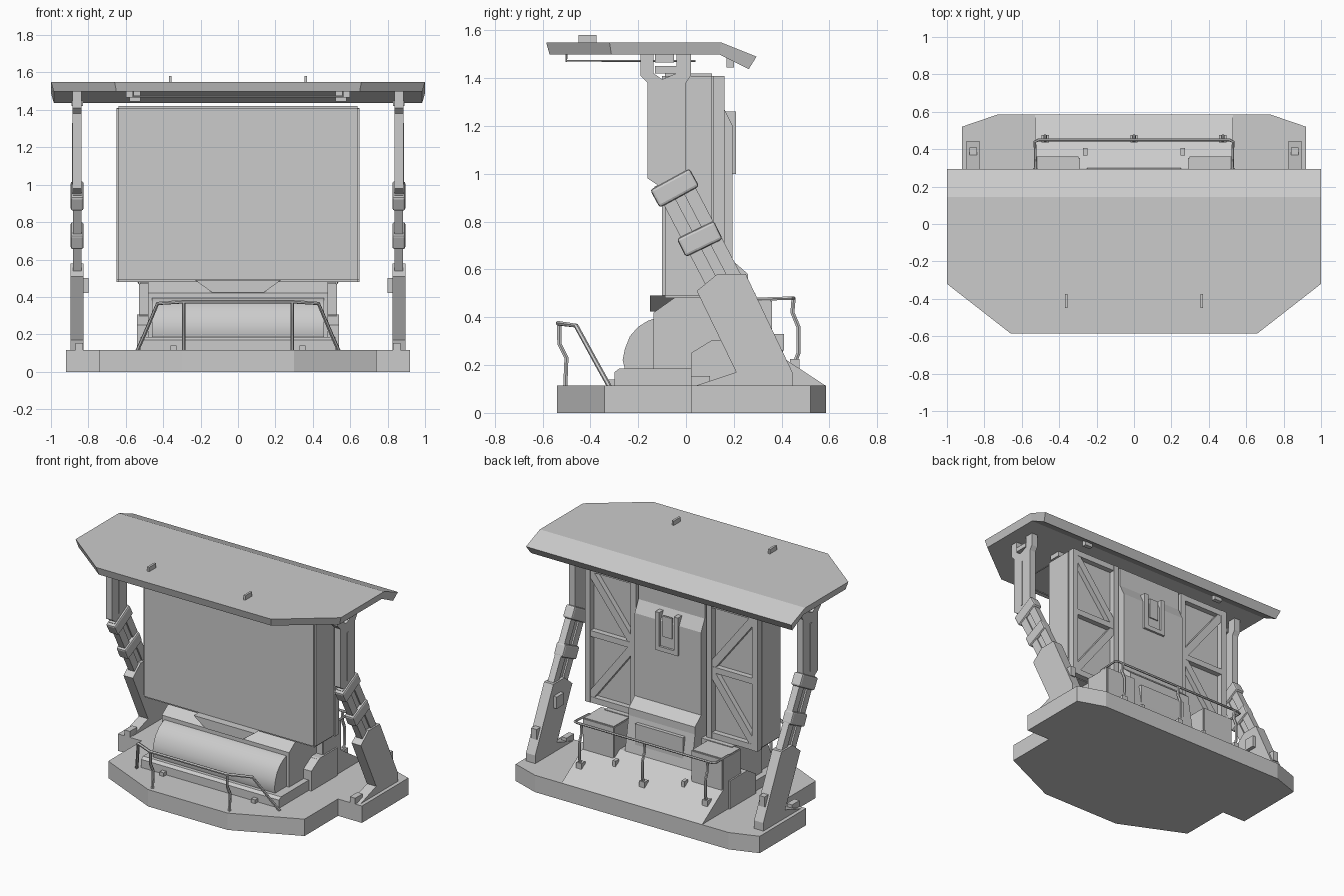
import bpy, bmesh, math
from mathutils import Vector

cube = bpy.data.objects.get("Cube")
if cube:
    bpy.data.objects.remove(cube)

grey = bpy.data.materials.new("plain_grey")
grey.use_nodes = True
grey.diffuse_color = (0.6, 0.6, 0.6, 1)
grey.node_tree.nodes["Principled BSDF"].inputs["Base Color"].default_value = (0.6, 0.6, 0.6, 1)


def finish(name, bm, smooth=False):
    bmesh.ops.recalc_face_normals(bm, faces=bm.faces)
    mesh = bpy.data.meshes.new(name)
    bm.to_mesh(mesh)
    bm.free()
    mesh.materials.append(grey)
    ob = bpy.data.objects.new(name, mesh)
    bpy.context.collection.objects.link(ob)
    if smooth:
        bpy.ops.object.select_all(action='DESELECT')
        ob.select_set(True)
        bpy.context.view_layer.objects.active = ob
        bpy.ops.object.shade_smooth_by_angle(angle=math.radians(35))
    return ob


def prism(name, pts, lo, hi, axis="x", smooth=False, bevel=0):
    """Extrude a 2D outline along an axis: x takes (y, z), y takes (x, z), z takes (x, y)."""
    bm = bmesh.new()
    place = {"x": lambda a, b, t: (t, a, b), "y": lambda a, b, t: (a, t, b),
             "z": lambda a, b, t: (a, b, t)}[axis]
    ends = [[bm.verts.new(place(a, b, t)) for a, b in pts] for t in (lo, hi)]
    for end in ends:
        bm.faces.new(end)
    for i in range(len(pts)):
        j = (i + 1) % len(pts)
        bm.faces.new((ends[0][i], ends[0][j], ends[1][j], ends[1][i]))
    if bevel:
        bmesh.ops.bevel(bm, geom=bm.edges[:], offset=bevel, segments=2, affect='EDGES')
    return finish(name, bm, smooth)


def box(name, x, y, z, bevel=0):
    return prism(name, [(x[0], y[0]), (x[1], y[0]), (x[1], y[1]), (x[0], y[1])],
                 z[0], z[1], "z", bevel > 0, bevel)


def side_x(s, a, b):
    return sorted((s * a, s * b))


def bar(name, a, b, width, axis, lo, hi):
    """Flat strip between two 2D points, extruded along an axis."""
    a, b = Vector(a), Vector(b)
    d = (b - a).normalized()
    n = Vector((-d.y, d.x)) * width / 2
    return prism(name, [a + n, b + n, b - n, a - n], lo, hi, axis)


def tube(name, pts, r=0.008):
    cu = bpy.data.curves.new(name, 'CURVE')
    cu.dimensions = '3D'
    cu.bevel_depth = r
    cu.bevel_resolution = 1
    cu.use_fill_caps = True
    sp = cu.splines.new('POLY')
    sp.points.add(len(pts) - 1)
    for p, co in zip(sp.points, pts):
        p.co = (*co, 1)
    tmp = bpy.data.objects.new(name, cu)
    bpy.context.collection.objects.link(tmp)
    mesh = bpy.data.meshes.new_from_object(tmp.evaluated_get(bpy.context.evaluated_depsgraph_get()))
    bpy.data.objects.remove(tmp)
    bm = bmesh.new()
    bm.from_mesh(mesh)
    finish(name, bm, True)


def mirrored(half):
    return half + [(-p[0], *p[1:]) for p in reversed(half)]


# Base plate with side wings
prism("base", mirrored([(0.3, -0.54), (0.74, -0.34), (0.74, 0.02), (0.92, 0.02),
                        (0.92, 0.52), (0.73, 0.585)]), 0, 0.115, "z")

# Pedestal, front hood and rear ramp
prism("front_slab", [(-0.3, 0.11), (-0.3, 0.17), (-0.28, 0.185), (0.02, 0.185), (0.02, 0.11)], -0.52, 0.52)
hood = [(-0.05, 0.18), (-0.255, 0.18), (-0.265, 0.22), (-0.255, 0.27), (-0.235, 0.32),
        (-0.2, 0.36), (-0.16, 0.385), (-0.13, 0.395), (-0.05, 0.395)]
prism("front_hood", hood, -0.46, 0.46, smooth=True)
prism("pedestal", [(-0.135, 0.18), (-0.135, 0.42), (-0.05, 0.48), (0.19, 0.48), (0.19, 0.11), (0, 0.11)],
      -0.48, 0.48)
prism("screen_chin", [(-0.23, 0.49), (-0.14, 0.425), (0.14, 0.425), (0.23, 0.49)], -0.15, 0.1, "y")
prism("rear_ramp", [(0.1, 0.11), (0.1, 0.3), (0.3, 0.3), (0.582, 0.115), (0.582, 0.11)], -0.53, 0.53)
prism("rear_console", [(0.1, 0.15), (0.1, 0.66), (0.18, 0.65), (0.26, 0.58), (0.26, 0.53),
                       (0.3, 0.3), (0.3, 0.15)], -0.25, 0.25)
box("console_panel", (-0.18, 0.18), (0.262, 0.29), (0.34, 0.5))

# Screen block and its back
box("screen", (-0.65, 0.65), (-0.1, 0.12), (0.48, 1.42), 0.012)
prism("back_housing", [(0.1, 0.48), (0.1, 1.41), (0.155, 1.41), (0.155, 1.28), (0.195, 1.2),
                       (0.195, 0.48)], -0.25, 0.25)
for s in (1, -1):
    box("slot_side", side_x(s, 0.055, 0.085), (0.15, 0.21), (1.02, 1.26))
box("slot_bottom", (-0.085, 0.085), (0.15, 0.21), (1.0, 1.03))
box("slot_insert", (-0.035, 0.035), (0.19, 0.203), (1.1, 1.24))

for s in (1, -1):
    # Back truss panels
    for x in (0.285, 0.63):
        box("truss_upright", side_x(s, x - 0.02, x + 0.02), (0.115, 0.16), (0.48, 1.41))
    for z in (0.5, 0.95, 1.39):
        box("truss_rail", side_x(s, 0.27, 0.65), (0.115, 0.157), (z - 0.02, z + 0.02))
    for z0, z1 in ((0.95, 1.39), (0.95, 0.5)):
        bar("truss_diagonal", (s * 0.285, z0), (s * 0.63, z1), 0.05, "y", 0.115, 0.155)

    # Flank steps and rear cabinets
    prism("flank_step", [(0.02, 0.11), (0.02, 0.25), (0.11, 0.305), (0.3, 0.305), (0.3, 0.11)],
          *side_x(s, 0.46, 0.54))
    box("rear_cabinet", side_x(s, 0.29, 0.53), (0.16, 0.36), (0.2, 0.475), 0.006)

    # Support arms: foot, sliding link, collars and forked head
    lo, hi = side_x(s, 0.825, 0.895)
    prism("arm_foot", [(0.045, 0.51), (0.13, 0.58), (0.25, 0.58), (0.445, 0.17), (0.445, 0.11),
                       (0.03, 0.11), (0.21, 0.17)], lo, hi)
    box("foot_block", side_x(s, 0.83, 0.87), (0.02, 0.1), (0.11, 0.155))
    box("foot_latch", side_x(s, 0.8, 0.83), (0.17, 0.25), (0.42, 0.5))
    box("foot_hinge", side_x(s, 0.84, 0.88), (0.36, 0.41), (0.26, 0.33))
    for off in (-0.043, 0.043):
        bar("arm_link_rail", (-0.065 + off, 0.98 + off / 2), (0.17 + off, 0.53 + off / 2), 0.055,
            "x", *side_x(s, 0.837, 0.883))
    bar("arm_link_core", (-0.065, 0.98), (0.17, 0.53), 0.1, "x", *side_x(s, 0.847, 0.873))
    for a, b in (((-0.13, 0.895), (0.035, 0.985)), ((-0.02, 0.69), (0.135, 0.765))):
        collar = bar("arm_collar", a, b, 0.085, "x", lo, hi)
        mod = collar.modifiers.new("rounding", 'BEVEL')
        mod.width, mod.segments = 0.012, 2
    prism("arm_head", [(-0.16, 0.98), (-0.1, 0.94), (0, 0.98), (0, 1.38), (0.02, 1.41), (0.02, 1.5),
                       (-0.04, 1.5), (-0.04, 1.42), (-0.1, 1.395), (-0.135, 1.42), (-0.135, 1.5),
                       (-0.19, 1.5), (-0.19, 1.41), (-0.16, 1.38)], *side_x(s, 0.838, 0.884))
    for face in (0.836, 0.884):
        box("arm_groove_strip", side_x(s, face, face + 0.004), (-0.09, -0.075), (1.0, 1.33))
    box("head_pin", side_x(s, 0.83, 0.89), (-0.13, -0.04), (1.42, 1.45))

    # Canopy fittings
    box("canopy_fin", side_x(s, 0.355, 0.37), (-0.45, -0.375), (1.54, 1.58))
    box("canopy_lamp", side_x(s, 0.52, 0.6), (-0.13, -0.05), (1.465, 1.5))
    tube("canopy_cable", [(s * 0.56, -0.5, 1.5), (s * 0.56, -0.5, 1.472), (s * 0.56, 0.04, 1.472)], 0.005)
    box("canopy_hook", side_x(s, 0.52, 0.58), (0.17, 0.2), (1.445, 1.49))

    # Railing posts
    tube("front_rail_post", [(s * 0.29, -0.505, 0.11), (s * 0.29, -0.5, 0.23), (s * 0.29, -0.53, 0.29),
                             (s * 0.29, -0.53, 0.37)], 0.01)
    box("front_anchor", side_x(s, 0.33, 0.36), (-0.33, -0.3), (0.11, 0.14))

tube("canopy_cross_cable", [(-0.56, -0.5, 1.472), (0.56, -0.5, 1.472)], 0.005)

# Canopy: bent plate with clipped front corners and chamfered rim
bm = bmesh.new()
outline = mirrored([(1, 0.295, 1.49), (1, 0.145, 1.55), (1, -0.32, 1.55), (0.66, -0.585, 1.55)])
top = [bm.verts.new(p) for p in outline]
under = [bm.verts.new((x * 0.985, y * 0.975 - (0.025 if y > 0.2 else 0), z - 0.052)) for x, y, z in outline]
for ring in (top, under):
    bm.faces.new(ring[1:7])
    bm.faces.new((ring[0], ring[1], ring[6], ring[7]))
for i in range(8):
    j = (i + 1) % 8
    bm.faces.new((top[i], top[j], under[j], under[i]))
finish("canopy", bm)

# Front railing
tube("front_rail", mirrored([(0.54, -0.32, 0.11), (0.5, -0.37, 0.2), (0.43, -0.46, 0.365),
                             (0.29, -0.535, 0.375)]), 0.01)

# Rear railing with three bent posts
tube("rear_rail", mirrored([(0.525, 0.29, 0.475), (0.53, 0.44, 0.48), (0.51, 0.45, 0.48)]), 0.008)
for x in (-0.475, 0, 0.475):
    tube("rear_rail_post", [(x, 0.45, 0.48), (x, 0.445, 0.42), (x, 0.47, 0.36), (x, 0.47, 0.25),
                            (x, 0.455, 0.21)], 0.01)
    box("rear_post_bracket", (x - 0.02, x + 0.02), (0.435, 0.475), (0.17, 0.225))
for x in (-0.26, 0.26):
    box("ramp_lug", (x - 0.012, x + 0.012), (0.365, 0.405), (0.2, 0.27))
